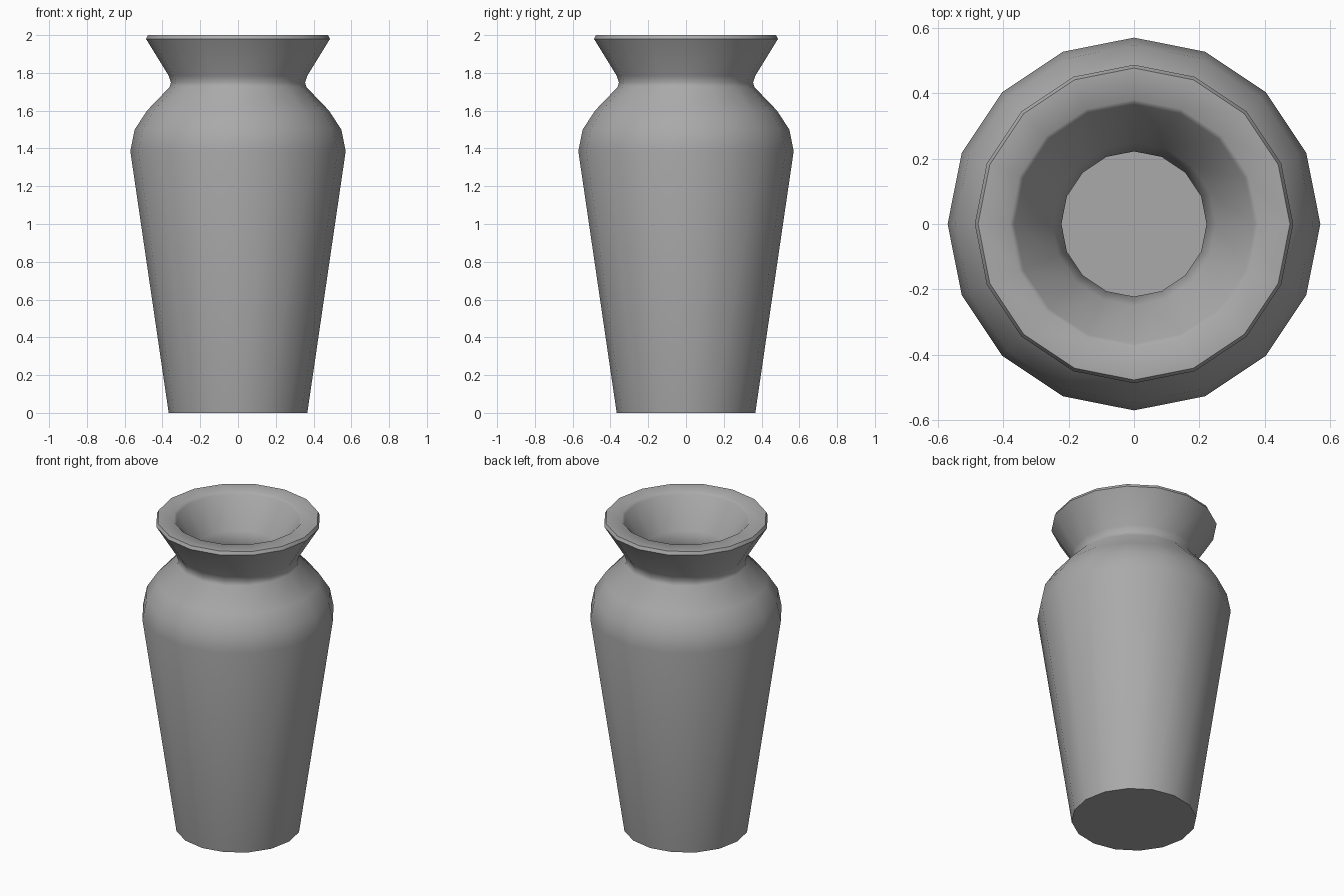
import bpy
import bmesh
from math import radians, cos, sin, tau

cube = bpy.data.objects.get("Cube")
if cube:
    bpy.data.objects.remove(cube, do_unlink=True)

SIDES = 16

# Plain grey clay
clay = bpy.data.materials.new("grey_clay")
clay.use_nodes = True
colour = (0.4, 0.4, 0.4, 1)
clay.diffuse_color = colour
clay.node_tree.nodes["Principled BSDF"].inputs["Base Color"].default_value = colour

# Profile (radius, height): up the outside, over the rim, down the inside
outside = [(0.367, 0), (0.57, 1.385), (0.547, 1.5), (0.482, 1.6),
           (0.362, 1.725), (0.355, 1.75), (0.367, 1.785)]
rim = [(0.487, 1.98), (0.477, 2), (0.38, 2), (0.366, 1.985)]
inside = [(0.25, 1.8), (0.222, 1.74), (0.25, 1.67), (0.385, 1.53),
          (0.435, 1.46), (0.45, 1.38), (0.265, 0.12)]


def lathe(name, profile, material):
    bm = bmesh.new()
    rings = [[bm.verts.new((r * cos(tau * i / SIDES), r * sin(tau * i / SIDES), z))
              for i in range(SIDES)] for r, z in profile]
    for low, high in zip(rings, rings[1:]):
        for i in range(SIDES):
            j = (i + 1) % SIDES
            bm.faces.new((low[i], low[j], high[j], high[i]))
    # Base and inner floor
    bm.faces.new(rings[0][::-1])
    bm.faces.new(rings[-1])
    bmesh.ops.recalc_face_normals(bm, faces=bm.faces[:])
    mesh = bpy.data.meshes.new(name)
    bm.to_mesh(mesh)
    bm.free()
    mesh.materials.append(material)
    obj = bpy.data.objects.new(name, mesh)
    bpy.context.collection.objects.link(obj)
    return obj


vase = lathe("vase", outside + rim + inside, clay)

# Smooth sides with crisp rim and base edges
bpy.ops.object.select_all(action="DESELECT")
vase.select_set(True)
bpy.context.view_layer.objects.active = vase
bpy.ops.object.shade_smooth_by_angle(angle=radians(50))
